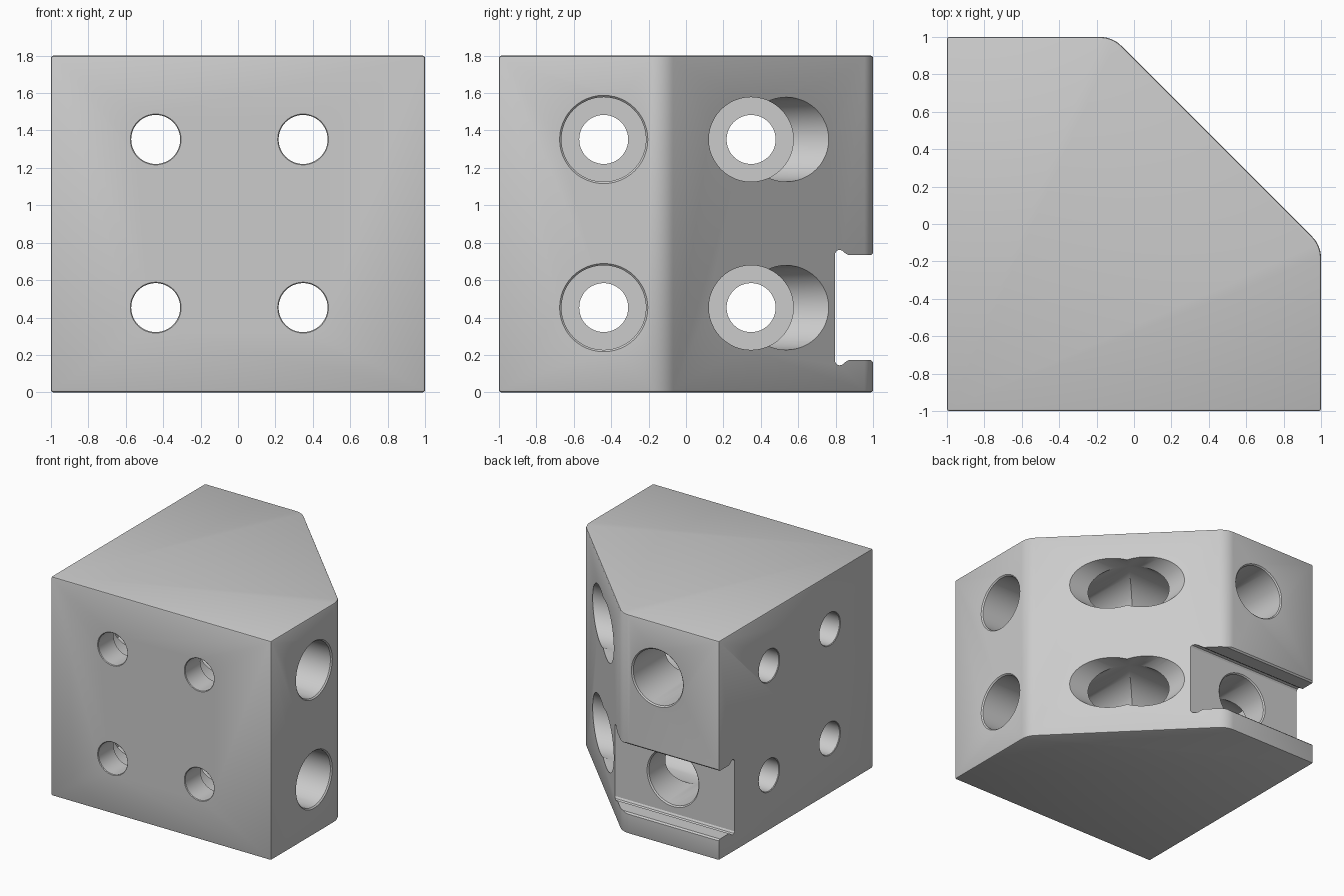
import bpy, bmesh
from math import cos, sin, tan, pi, radians
from mathutils import Vector

cube = bpy.data.objects.get("Cube")
if cube:
    bpy.data.objects.remove(cube, do_unlink=True)

HEIGHT = 1.8
HOLE, BORE, RIM = 0.131, 0.226, 0.01
FLOOR = -0.8                      # bottom plane of the wide bores
SIDES = 48

grey = bpy.data.materials.new("machined_grey")
grey.use_nodes = True
grey.diffuse_color = (0.6, 0.6, 0.6, 1)
grey.node_tree.nodes["Principled BSDF"].inputs["Base Color"].default_value = (0.6, 0.6, 0.6, 1)


def make_object(name, bm):
    bmesh.ops.recalc_face_normals(bm, faces=bm.faces)
    mesh = bpy.data.meshes.new(name)
    bm.to_mesh(mesh)
    bm.free()
    mesh.materials.append(grey)
    obj = bpy.data.objects.new(name, mesh)
    bpy.context.scene.collection.objects.link(obj)
    return obj


def prism(name, points, offset):
    """Extrude a closed outline along an offset vector."""
    bm = bmesh.new()
    face = bm.faces.new([bm.verts.new(p) for p in points])
    extruded = bmesh.ops.extrude_face_region(bm, geom=[face])["geom"]
    moved = [v for v in extruded if isinstance(v, bmesh.types.BMVert)]
    bmesh.ops.translate(bm, verts=moved, vec=offset)
    return make_object(name, bm)


def fillet(corner, before, after, radius, steps=10):
    """Arc replacing a corner between two neighbouring points."""
    c = Vector(corner)
    a, b = (Vector(before) - c).normalized(), (Vector(after) - c).normalized()
    half = a.angle(b) / 2
    centre = c + (a + b).normalized() * radius / sin(half)
    start = c + a * radius / tan(half) - centre
    end = c + b * radius / tan(half) - centre
    sweep = pi - 2 * half
    return [centre + (start * sin(sweep * (1 - i / steps)) + end * sin(sweep * i / steps)) / sin(sweep)
            for i in range(steps + 1)]


def stepped_cutter(name, axis, centre, z, mouth):
    """Turned cutter: small through hole, wide bore, broken rims."""
    profile = [(-1.05, HOLE + 0.055), (-1 + RIM / 2, HOLE), (FLOOR, HOLE), (FLOOR, BORE)]
    if mouth is None:
        profile.append((1.1, BORE))
    else:
        profile += [(mouth - RIM, BORE), (mouth + RIM, BORE + 2 * RIM), (1.1, BORE + 2 * RIM)]
    bm = bmesh.new()
    rings = []
    for t, r in profile:
        ring = []
        for i in range(SIDES):
            a = 2 * pi * i / SIDES
            side, up = centre + r * cos(a), z + r * sin(a)
            ring.append(bm.verts.new((t, side, up) if axis == "x" else (side, t, up)))
        rings.append(ring)
    for low, high in zip(rings, rings[1:]):
        for i in range(SIDES):
            j = (i + 1) % SIDES
            bm.faces.new((low[i], low[j], high[j], high[i]))
    bm.faces.new(rings[0])
    bm.faces.new(rings[-1])
    return make_object(name, bm)


# Block with one cut-off, rounded vertical corner
cut = -0.115
right, back = (1, cut), (cut, 1)
outline = [Vector((-1, -1)), Vector((1, -1))]
outline += fillet(right, (1, -1), back, 0.16)
outline += fillet(back, right, (-1, 1), 0.16)
outline.append(Vector((-1, 1)))
block = prism("mounting_block", [(p.x, p.y, 0) for p in outline], (0, 0, HEIGHT))
edge = block.modifiers.new("edge_break", "BEVEL")
edge.width = 0.012
edge.segments = 2
edge.limit_method = "ANGLE"
edge.angle_limit = radians(30)

# Slot across the back, with relieved inner corners
middle = 0.453
half_slot = [(1.1, 0.392), (1, 0.292), (0.988, 0.28), (0.87, 0.28), (0.85, 0.292),
             (0.836, 0.305), (0.82, 0.309), (0.806, 0.304), (0.797, 0.29)]
slot_outline = [(-1.1, y, middle + h) for y, h in half_slot]
slot_outline += [(-1.1, y, middle - h) for y, h in reversed(half_slot)]
cutters = [prism("slot_cutter", slot_outline, (2.2, 0, 0))]

# Crossing rows of counterbored holes in both directions
for level, z in (("lower", 0.453), ("upper", 1.352)):
    for axis in "xy":
        outer_mouth = 0.797 if axis == "y" and level == "lower" else 1
        for place, centre, mouth in (("outer", -0.44, outer_mouth), ("chamfer", 0.348, None)):
            cutters.append(stepped_cutter(f"{level}_{place}_{axis}_cutter", axis, centre, z, mouth))

for cutter in cutters:
    cutter.hide_render = True
    mod = block.modifiers.new(cutter.name, "BOOLEAN")
    mod.operation = "DIFFERENCE"
    mod.solver = "EXACT"
    mod.object = cutter

# Bake the cuts and drop the helpers
bpy.context.view_layer.update()
evaluated = block.evaluated_get(bpy.context.evaluated_depsgraph_get())
finished = bpy.data.meshes.new_from_object(evaluated)
block.modifiers.clear()
block.data = finished
for cutter in cutters:
    bpy.data.objects.remove(cutter, do_unlink=True)

bpy.ops.object.select_all(action="DESELECT")
block.select_set(True)
bpy.context.view_layer.objects.active = block
bpy.ops.object.shade_smooth_by_angle(angle=radians(25))
